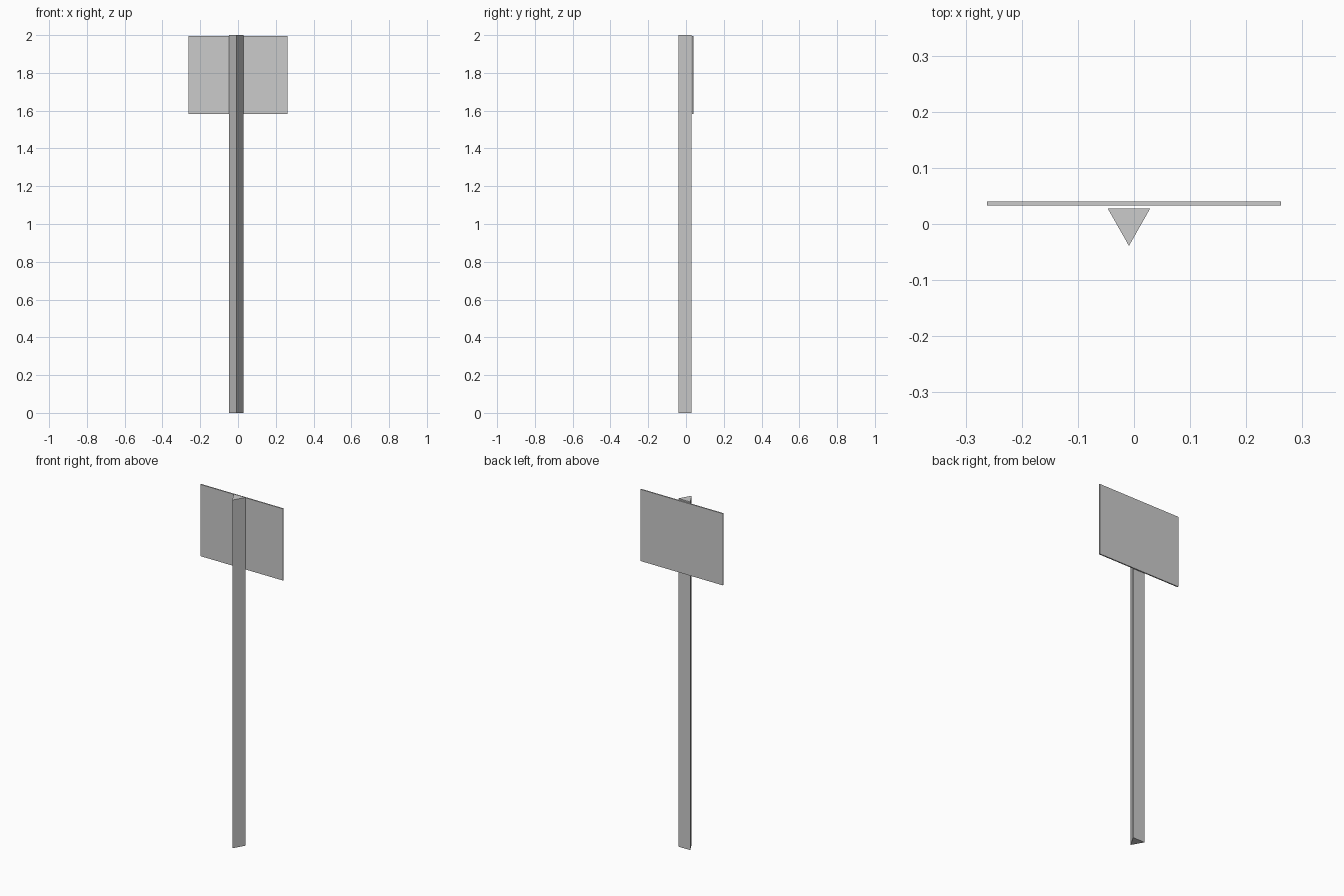
import bpy, bmesh
from mathutils import Vector

if "Cube" in bpy.data.objects:
    bpy.data.objects.remove(bpy.data.objects["Cube"])


def extruded(name, outline, z0, z1):
    """Closed flat-faced prism from an xy outline."""
    bm = bmesh.new()
    base = bm.faces.new([bm.verts.new((x, y, z0)) for x, y in outline])
    ext = bmesh.ops.extrude_face_region(bm, geom=[base], use_keep_orig=True)
    top = [g for g in ext["geom"] if isinstance(g, bmesh.types.BMVert)]
    bmesh.ops.translate(bm, verts=top, vec=Vector((0, 0, z1 - z0)))
    bmesh.ops.recalc_face_normals(bm, faces=bm.faces)
    mesh = bpy.data.meshes.new(name)
    bm.to_mesh(mesh)
    bm.free()
    obj = bpy.data.objects.new(name, mesh)
    bpy.context.collection.objects.link(obj)
    return obj


# Three-sided post, point towards the front, slightly off centre
extruded("post", [(-0.047, 0.028), (-0.009, -0.039), (0.029, 0.028)], 0, 2)

# Thin sign plate just behind the post
w, y0, y1 = 0.262, 0.033, 0.040
extruded("sign_plate", [(-w, y0), (w, y0), (w, y1), (-w, y1)], 1.583, 1.995)
